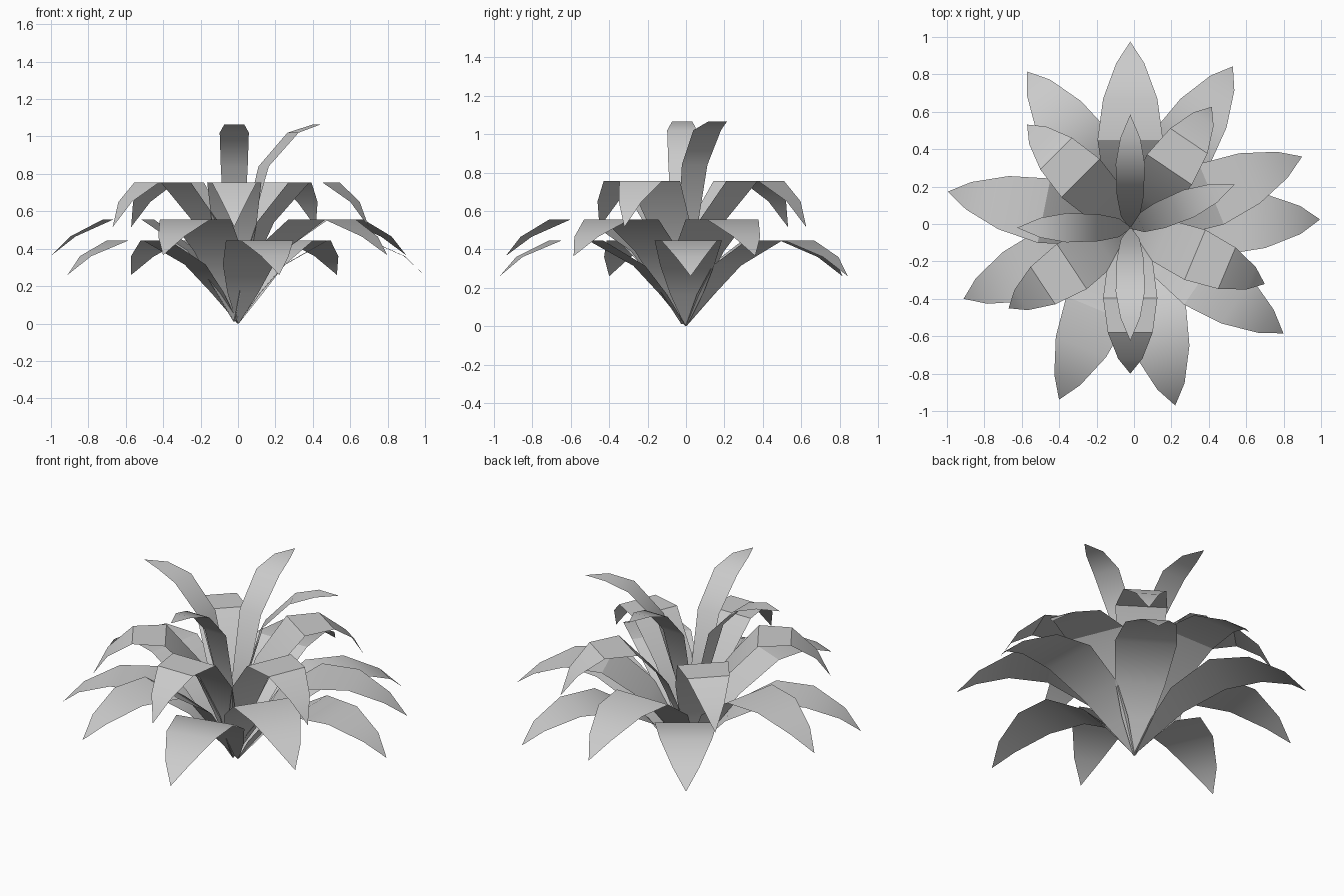
import bpy
from math import sin, cos, radians

if "Cube" in bpy.data.objects:
    bpy.data.objects.remove(bpy.data.objects["Cube"])

# Each profile row: distance from the centre, height, half width
outer_low = [(0, 0, 0.005), (0.12, 0.165, 0.085), (0.25, 0.315, 0.14), (0.48, 0.445, 0.175),
             (0.70, 0.445, 0.145), (0.89, 0.36, 0.075), (0.995, 0.26, 0)]
outer_high = [(0, 0.01, 0.005), (0.10, 0.20, 0.085), (0.23, 0.39, 0.14), (0.47, 0.555, 0.175),
              (0.69, 0.555, 0.145), (0.88, 0.465, 0.075), (0.995, 0.365, 0)]
middle = [(0, 0.01, 0.005), (0.07, 0.28, 0.075), (0.18, 0.54, 0.12), (0.375, 0.755, 0.145),
          (0.56, 0.755, 0.12), (0.70, 0.65, 0.065), (0.78, 0.515, 0)]
centre = [(0, 0.01, 0.005), (0.06, 0.45, 0.05), (0.17, 0.84, 0.072), (0.34, 1.02, 0.078),
          (0.48, 1.065, 0.053), (0.605, 1.065, 0)]


def leaf(name, profile, angle, cx, cy):
    """One flat-sectioned leaf bent along its profile."""
    c, s = cos(radians(angle)), sin(radians(angle))
    verts, faces = [], []

    def add(r, w, z):
        verts.append((cx + r * c - w * s, cy + r * s + w * c, z))

    for r, z, w in profile[:-1]:
        add(r, -w, z)
        add(r, w, z)
    add(profile[-1][0], 0, profile[-1][1])
    n = len(profile) - 1
    for i in range(n - 1):
        a = 2 * i
        faces.append((a, a + 2, a + 3, a + 1))
    faces.append((2 * n - 2, 2 * n, 2 * n - 1))
    mesh = bpy.data.meshes.new(name)
    mesh.from_pydata(verts, [], faces)
    obj = bpy.data.objects.new(name, mesh)
    bpy.context.collection.objects.link(obj)
    bpy.ops.object.select_all(action='DESELECT')
    obj.select_set(True)
    bpy.context.view_layer.objects.active = obj
    bpy.ops.object.shade_smooth_by_angle(angle=radians(30))


# Four whorls of leaves, lowest to highest
whorls = [
    ("low_leaf", outer_low, (1.4, 57.9, 125, 203.7, 282.8), 0),
    ("outer_leaf", outer_high, (22.5, 90, 168.8, 247.5, 325.4), -0.02),
    ("middle_leaf", middle, (56, 135, 213.5, 270, 337.3), -0.02),
    ("centre_leaf", centre, (22.5, 90, 180, 270), -0.02),
]
for name, profile, angles, off in whorls:
    for i, ang in enumerate(angles):
        leaf(f"{name}_{i + 1}", profile, ang, off, off)
